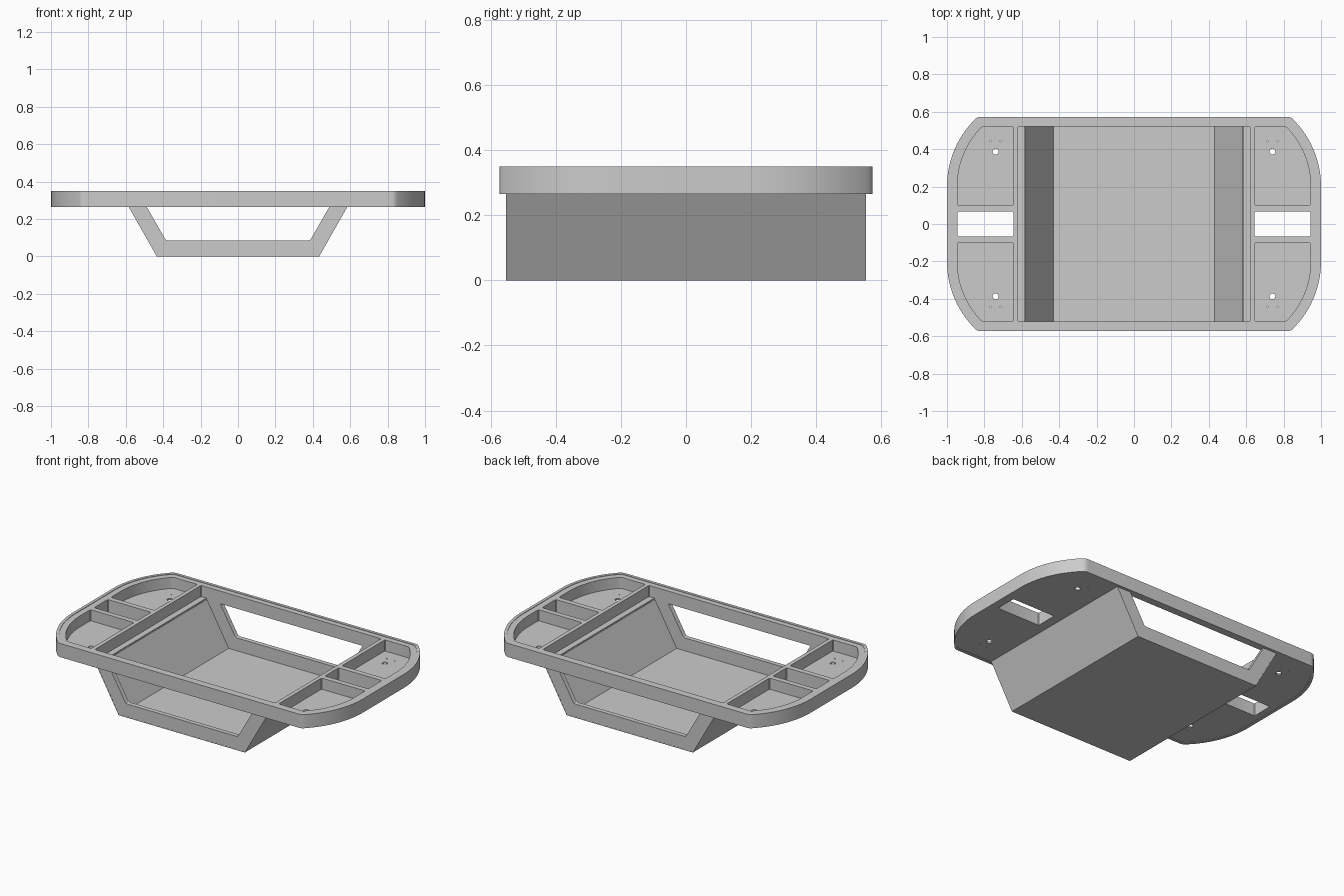
import bpy, bmesh, math
from mathutils import Vector

if "Cube" in bpy.data.objects:
    bpy.data.objects.remove(bpy.data.objects["Cube"])

R, CX, CY = 0.507, 0.493, 0.2      # end arc radius and centre


def soften(pts, r):
    """Round the sharp corners of a 2D polygon."""
    out, n = [], len(pts)
    for i, p in enumerate(pts):
        p = Vector(p)
        a, b = Vector(pts[i - 1]) - p, Vector(pts[(i + 1) % n]) - p
        if math.pi - a.angle(b) < 0.4:
            out.append(p)
            continue
        a, b = p + a.normalized() * min(r, a.length * .45), p + b.normalized() * min(r, b.length * .45)
        for t in (0, .3, .7, 1):
            out.append(a * (1 - t) ** 2 + p * 2 * t * (1 - t) + b * t * t)
    return out


def arc(inset, ytop, n=14):
    """Points of the rounded end from the straight side up to ytop."""
    r = R - inset
    end = math.asin((ytop - CY) / r)
    return [(CX + r * math.cos(end * i / n), CY + r * math.sin(end * i / n)) for i in range(n + 1)]


def outline(inset):
    q = arc(inset, 0.573 - inset)
    return soften(q + [(-x, y) for x, y in reversed(q)] + [(-x, -y) for x, y in q]
                  + [(x, -y) for x, y in reversed(q)], 0.02)


def rect(x0, x1, y0, y1, r=0.01):
    return soften([(x0, y0), (x1, y0), (x1, y1), (x0, y1)], r)


def circle(x, y, r, n):
    return [(x + r * math.cos(2 * math.pi * i / n), y + r * math.sin(2 * math.pi * i / n)) for i in range(n)]


def prisms(name, items, axis='Z'):
    """Extrude each (polygon, low, high) along the axis into one object."""
    bm = bmesh.new()
    for pts, lo, hi in items:
        put = (lambda p, d: (p[0], p[1], d)) if axis == 'Z' else (lambda p, d: (p[0], d, p[1]))
        a = [bm.verts.new(put(p, lo)) for p in pts]
        b = [bm.verts.new(put(p, hi)) for p in pts]
        bm.faces.new(a)
        bm.faces.new(b)
        for i in range(len(a)):
            j = (i + 1) % len(a)
            bm.faces.new((a[i], a[j], b[j], b[i]))
    bmesh.ops.recalc_face_normals(bm, faces=bm.faces)
    me = bpy.data.meshes.new(name)
    bm.to_mesh(me)
    bm.free()
    ob = bpy.data.objects.new(name, me)
    bpy.context.collection.objects.link(ob)
    return ob


def cut(target, items):
    cutter = prisms("cutter", items)
    cutter.hide_render = True
    mod = target.modifiers.new("cut", 'BOOLEAN')
    mod.operation, mod.solver, mod.object = 'DIFFERENCE', 'EXACT', cutter
    bpy.context.view_layer.objects.active = target
    bpy.ops.object.modifier_apply(modifier=mod.name)
    bpy.data.objects.remove(cutter)


def mirrored(pts):
    return [[(x * sx, y * sy) for x, y in pts] for sx in (1, -1) for sy in (1, -1)]


# Tray plate with a fine raised lip on both faces
tray = prisms("tray", [(outline(0), 0.265, 0.35)])
cut(tray, [(outline(0.018), 0.347, 0.4), (outline(0.018), 0.2, 0.268)])

# Four corner pockets and the large central recess
pocket = soften([(0.645, 0.1), (0.945, 0.1)] + [(x, y) for x, y in arc(0.055, 0.521)] + [(0.645, 0.521)], 0.01)
cut(tray, [(p, 0.278, 0.4) for p in mirrored(pocket)] + [(rect(-0.62, 0.62, -0.522, 0.522), 0.278, 0.4)])

# Through openings: trough mouth, hand slots, screw and pin holes
holes = [rect(-0.583, 0.583, -0.522, 0.522, 0.001), rect(0.645, 0.943, -0.067, 0.067), rect(-0.943, -0.645, -0.067, 0.067)]
holes += mirrored(circle(0.74, 0.387, 0.016, 16))
for px in (0.713, 0.768):
    holes += mirrored(circle(px, 0.443, 0.004, 8))
cut(tray, [(h, 0.2, 0.4) for h in holes])

# Thin trough shell
T = 0.005
prisms("trough_shell", [([(-0.587, 0.269), (-0.434, 0), (0.434, 0), (0.587, 0.269),
                          (0.581, 0.269), (0.431, T), (-0.431, T), (-0.581, 0.269)], -0.553, 0.553)], 'Y')

# Trough end frames with open windows
frame = [(-0.586, 0.268), (-0.433, 0.0005), (0.433, 0.0005), (0.586, 0.268), (0.49, 0.268),
         (0.394, 0.101), (0.387, 0.09), (0.376, 0.085), (-0.376, 0.085), (-0.387, 0.09), (-0.394, 0.101), (-0.49, 0.268)]
prisms("front_frame", [(frame, -0.5525, -0.524)], 'Y')
prisms("back_frame", [(frame, 0.524, 0.5525)], 'Y')

# Smooth only the gentle curves
for ob in list(bpy.context.collection.objects):
    bpy.ops.object.select_all(action='DESELECT')
    ob.select_set(True)
    bpy.context.view_layer.objects.active = ob
    bpy.ops.object.shade_smooth_by_angle(angle=math.radians(25))
